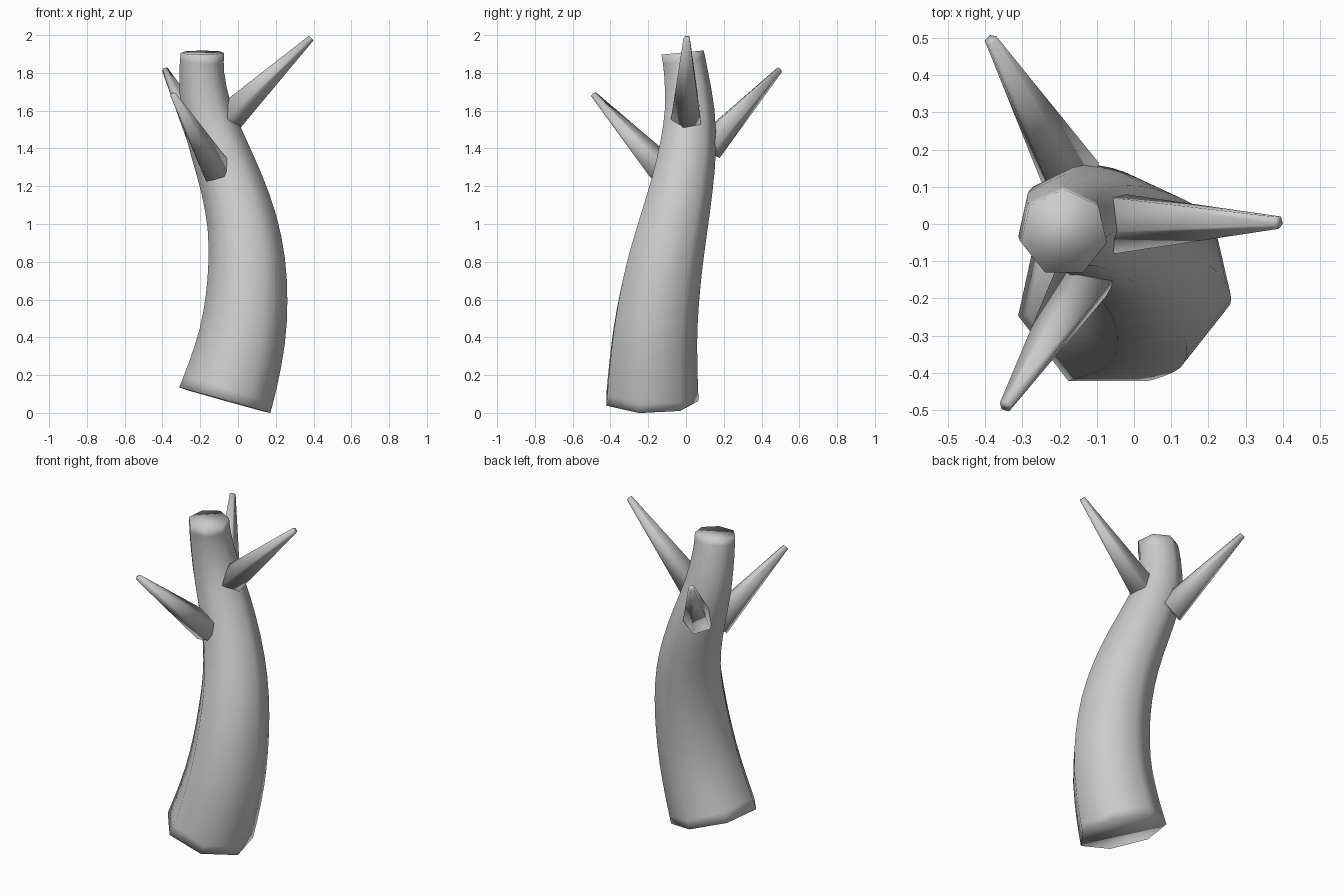
import bpy, bmesh, math
from mathutils import Vector

if "Cube" in bpy.data.objects:
    bpy.data.objects.remove(bpy.data.objects["Cube"])


def tube(name, rings):
    """Skin a list of vertex rings, cap both ends and shade it smooth."""
    bm = bmesh.new()
    loops = [[bm.verts.new(p) for p in ring] for ring in rings]
    n = len(loops[0])
    for a, b in zip(loops, loops[1:]):
        for i in range(n):
            j = (i + 1) % n
            bm.faces.new((a[i], a[j], b[j], b[i]))
    bm.faces.new(loops[0][::-1])
    bm.faces.new(loops[-1])
    bmesh.ops.recalc_face_normals(bm, faces=bm.faces)
    for f in bm.faces:
        f.smooth = True
    mesh = bpy.data.meshes.new(name)
    bm.to_mesh(mesh)
    bm.free()
    obj = bpy.data.objects.new(name, mesh)
    bpy.context.collection.objects.link(obj)
    return obj


def polygon(center, u, v, radius, sides, start):
    angles = [math.radians(start + 360 * i / sides) for i in range(sides)]
    return [center + radius * (math.cos(a) * u + math.sin(a) * v) for a in angles]


def smooth_path(points):
    """Insert a Catmull-Rom midpoint between neighbouring points."""
    pts = [Vector(p) for p in points]
    out = []
    for i in range(len(pts) - 1):
        p0, p3 = pts[max(i - 1, 0)], pts[min(i + 2, len(pts) - 1)]
        out += [pts[i], (9 * (pts[i] + pts[i + 1]) - p0 - p3) / 16]
    return out + [pts[-1]]


# Trunk: seven-sided tapering tube along a bent path (x, y, z, radius)
path = smooth_path([
    (-0.070, -0.190, 0.066, 0.257), (-0.027, -0.186, 0.20, 0.248),
    (0.022, -0.175, 0.40, 0.235), (0.045, -0.152, 0.60, 0.222),
    (0.046, -0.118, 0.80, 0.208), (0.022, -0.073, 1.00, 0.190),
    (-0.031, -0.029, 1.20, 0.172), (-0.102, 0.003, 1.40, 0.156),
    (-0.167, 0.013, 1.60, 0.138), (-0.192, -0.006, 1.80, 0.122),
    (-0.188, -0.024, 1.907, 0.118),
])
centers = [Vector(p[:3]) for p in path]
rings = []
for i, c in enumerate(centers):
    if i == 0:
        tangent = Vector((0.28, 0.01, 1))
    elif i == len(path) - 1:
        tangent = Vector((0, -0.1, 1))
    else:
        tangent = centers[i + 1] - centers[i - 1]
    q = Vector((0, 0, 1)).rotation_difference(tangent.normalized())
    rings.append(polygon(c, q @ Vector((1, 0, 0)), q @ Vector((0, 1, 0)),
                         path[i][3], 7, 90))
tube("trunk", rings)

# Branches: three five-sided tapering spikes, 120 degrees apart
branches = {
    "right_branch": ((-0.055, 0.007, 1.558), (0.388, 0.005, 1.985)),
    "back_branch": ((-0.168, 0.118, 1.412), (-0.385, 0.495, 1.817)),
    "front_branch": ((-0.118, -0.126, 1.285), (-0.345, -0.49, 1.685)),
}
for name, (base, tip) in branches.items():
    base, tip = Vector(base), Vector(tip)
    d = (tip - base).normalized()
    u = Vector((0, 0, 1)).cross(d).normalized()
    v = d.cross(u)
    tube(name, [polygon(base, u, v, 0.087, 5, 183),
                polygon(tip, u, v, 0.018, 5, 183)])
